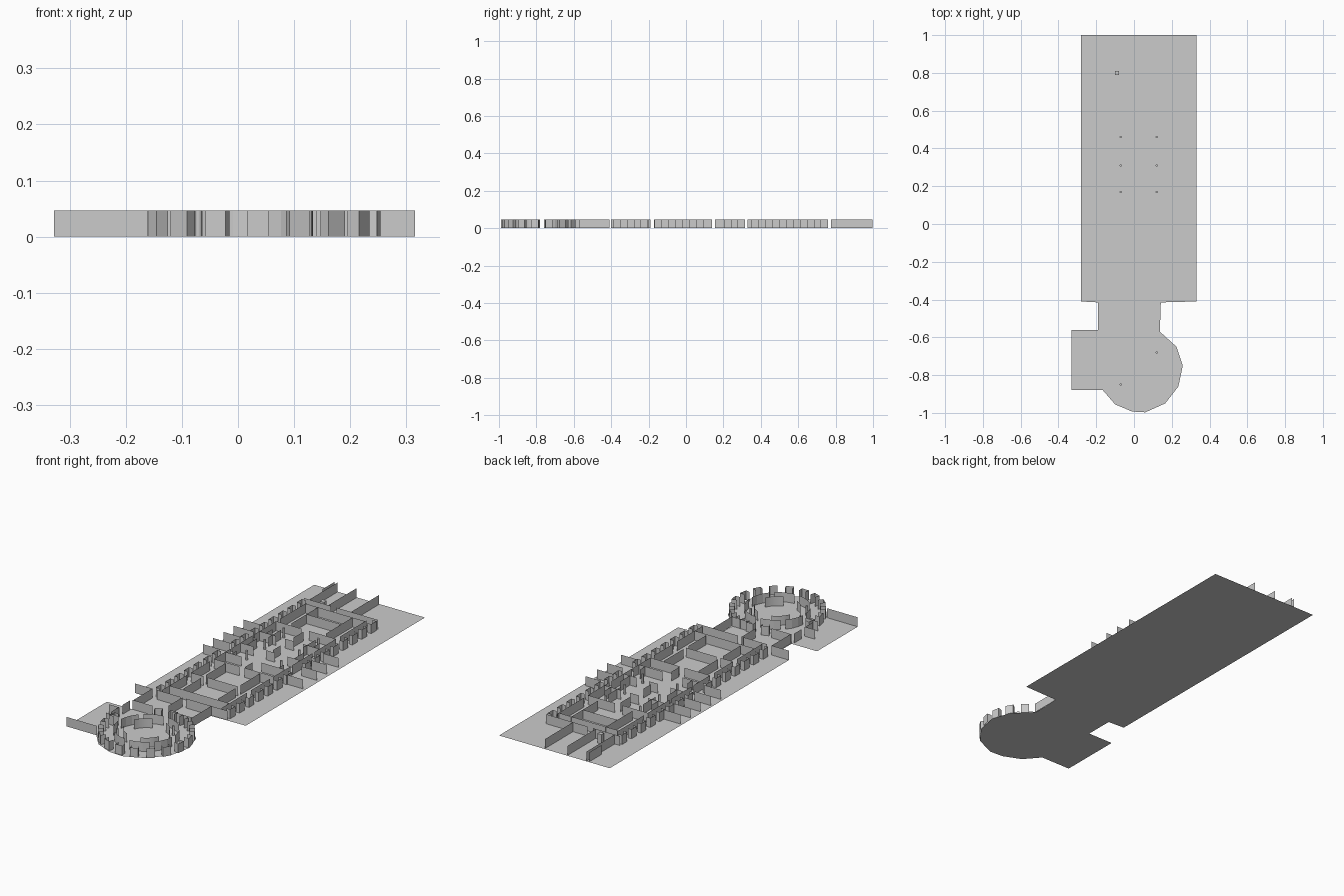
import bpy, bmesh, math

if "Cube" in bpy.data.objects:
    bpy.data.objects.remove(bpy.data.objects["Cube"])

H = 0.047  # wall height


def build(name, bm):
    me = bpy.data.meshes.new(name)
    bm.to_mesh(me)
    bm.free()
    ob = bpy.data.objects.new(name, me)
    bpy.context.collection.objects.link(ob)
    return ob


def sheets(name, paths):
    """Thin upright walls following each list of plan points."""
    bm = bmesh.new()
    for pts in paths:
        low = [bm.verts.new((x, y, 0)) for x, y in pts]
        top = [bm.verts.new((x, y, H)) for x, y in pts]
        for i in range(len(pts) - 1):
            bm.faces.new((low[i], low[i + 1], top[i + 1], top[i]))
    return build(name, bm)


def along_y(x, spans):
    return [[(x, a), (x, b)] for a, b in spans]


def along_x(y, spans):
    return [[(a, y), (b, y)] for a, b in spans]


def polar(r, deg):
    a = math.radians(deg)
    return (CX + r * math.cos(a), CY + r * math.sin(a))


CX, CY = 0.035, -0.77  # centre of the round hall

# Ground slab: long block, neck, side bay and round end
outline = [(-0.28, 1), (-0.28, -0.41), (-0.19, -0.415), (-0.19, -0.56), (-0.33, -0.56),
           (-0.33, -0.88), (-0.165, -0.88), (-0.10, -0.955), (-0.01, -0.993), (0.06, -0.997),
           (0.165, -0.95), (0.235, -0.86), (0.258, -0.75), (0.225, -0.65), (0.137, -0.57),
           (0.142, -0.415), (0.33, -0.41), (0.33, 1)]
bm = bmesh.new()
bm.faces.new([bm.verts.new((x, y, 0)) for x, y in outline])
build("floor_slab", bm)

# Outer window piers on both long sides (U-shaped in plan)
piers = []
for x, inward in ((-0.18, 0.02), (0.23, -0.02)):
    for i in range(16):
        y = -0.39 + i * 0.074
        if abs(y + 0.02 - 0.147) < 0.02:
            continue
        piers.append([(x + inward, y), (x, y), (x, y + 0.04), (x + inward, y + 0.04)])
sheets("side_window_piers", piers)

# Long inner walls with door gaps
doors = [(-0.40, -0.20), (-0.17, -0.02), (0.01, 0.14), (0.155, 0.315),
         (0.33, 0.50), (0.53, 0.74)]
sheets("west_corridor_wall", along_y(-0.14, doors))
sheets("east_corridor_wall", along_y(0.19, doors))
aisle = [(-0.33, -0.19), (-0.15, 0.0), (0.34, 0.44), (0.52, 0.735)]
sheets("west_aisle_wall", along_y(-0.07, aisle))
sheets("east_aisle_wall", along_y(0.12, aisle))

# Cross walls
sheets("south_end_wall", along_x(-0.41, [(-0.28, -0.185), (-0.16, -0.03), (0.0, 0.23)]))
sheets("north_end_wall", along_x(0.775, [(-0.18, -0.03), (0.0, 0.23)]))
cross = (along_x(-0.34, [(-0.14, 0.19)]) + along_x(-0.17, [(-0.14, -0.07), (-0.05, 0.12)])
         + along_x(0.01, [(-0.14, 0.0), (0.03, 0.19)])
         + along_x(0.10, [(-0.14, -0.05), (0.06, 0.19)])
         + along_x(0.22, [(-0.14, -0.07), (0.0, 0.05), (0.12, 0.19)])
         + along_x(0.37, [(-0.14, -0.05), (0.0, 0.05), (0.10, 0.19)])
         + along_x(0.50, [(-0.14, 0.0), (0.04, 0.19)])
         + along_x(0.64, [(-0.07, 0.12)]) + along_x(0.73, [(-0.14, 0.19)]))
sheets("cross_walls", cross)

# Small rooms in the middle of the block
sheets("middle_partitions",
       along_y(-0.105, [(0.10, 0.14), (0.22, 0.30), (0.37, 0.42)])
       + along_y(0.155, [(0.10, 0.14), (0.22, 0.30), (0.37, 0.42)])
       + along_y(0.025, [(0.02, 0.08), (0.24, 0.30), (0.40, 0.48)]))

# Spur walls outside the long sides and the north porch
for i, y in enumerate((0.11, 0.19, 0.27, 0.35, 0.43)):
    sheets(f"west_spur_{i}", along_x(y, [(-0.27, -0.18)]))
for i, y in enumerate((0.06, 0.17, 0.25, 0.34)):
    sheets(f"east_spur_{i}", along_x(y, [(0.23, 0.315)]))
for i, x in enumerate((-0.165, -0.15, -0.045, 0.08)):
    sheets(f"porch_wall_{i}", along_y(x, [(0.775 if i else 0.9, 0.997)]))

# Round hall: outer window piers and inner ring with openings
outer = []
for i in range(16):
    a = i * 20 - 195
    outer.append([polar(0.195, a), polar(0.22, a), polar(0.22, a + 10), polar(0.195, a + 10)])
sheets("round_hall_outer_piers", outer)
inner = [[polar(0.15, i * 45 + 4 + s) for s in (0, 12, 24, 36)] for i in range(8)]
sheets("round_hall_inner_ring", inner)
apse = sheets("round_hall_niches",
              [[polar(0.105, i * 90 + 20 + s * 8) for s in range(7)] for i in range(4)])
apse.data.shade_smooth()

# Neck passage and side bay
sheets("neck_walls", along_y(-0.185, [(-0.56, -0.41)]) + along_y(0.14, [(-0.57, -0.41)])
       + along_y(-0.02, [(-0.52, -0.41)]) + along_x(-0.56, [(-0.19, -0.08), (0.03, 0.14)]))
sheets("side_bay_walls", along_x(-0.88, [(-0.328, -0.16)]) + along_x(-0.74, [(-0.21, -0.14)])
       + along_y(-0.195, [(-0.72, -0.66), (-0.63, -0.57)]) + along_x(-0.66, [(-0.25, -0.19)]))

# Slim round columns
for i, (x, y) in enumerate([(x, y) for y in (0.17, 0.31, 0.46) for x in (-0.07, 0.12)]
                           + [(0.12, -0.68), (-0.07, -0.85)]):
    bpy.ops.mesh.primitive_cylinder_add(vertices=12, radius=0.006, depth=H,
                                        location=(x, y, H / 2))
    bpy.context.object.name = f"column_{i}"
    bpy.ops.object.shade_smooth_by_angle()

# Square pillar near the north end
bpy.ops.mesh.primitive_cube_add(size=1, location=(-0.09, 0.8, H / 2))
bpy.context.object.scale = (0.022, 0.022, H)
bpy.context.object.name = "north_pillar"
